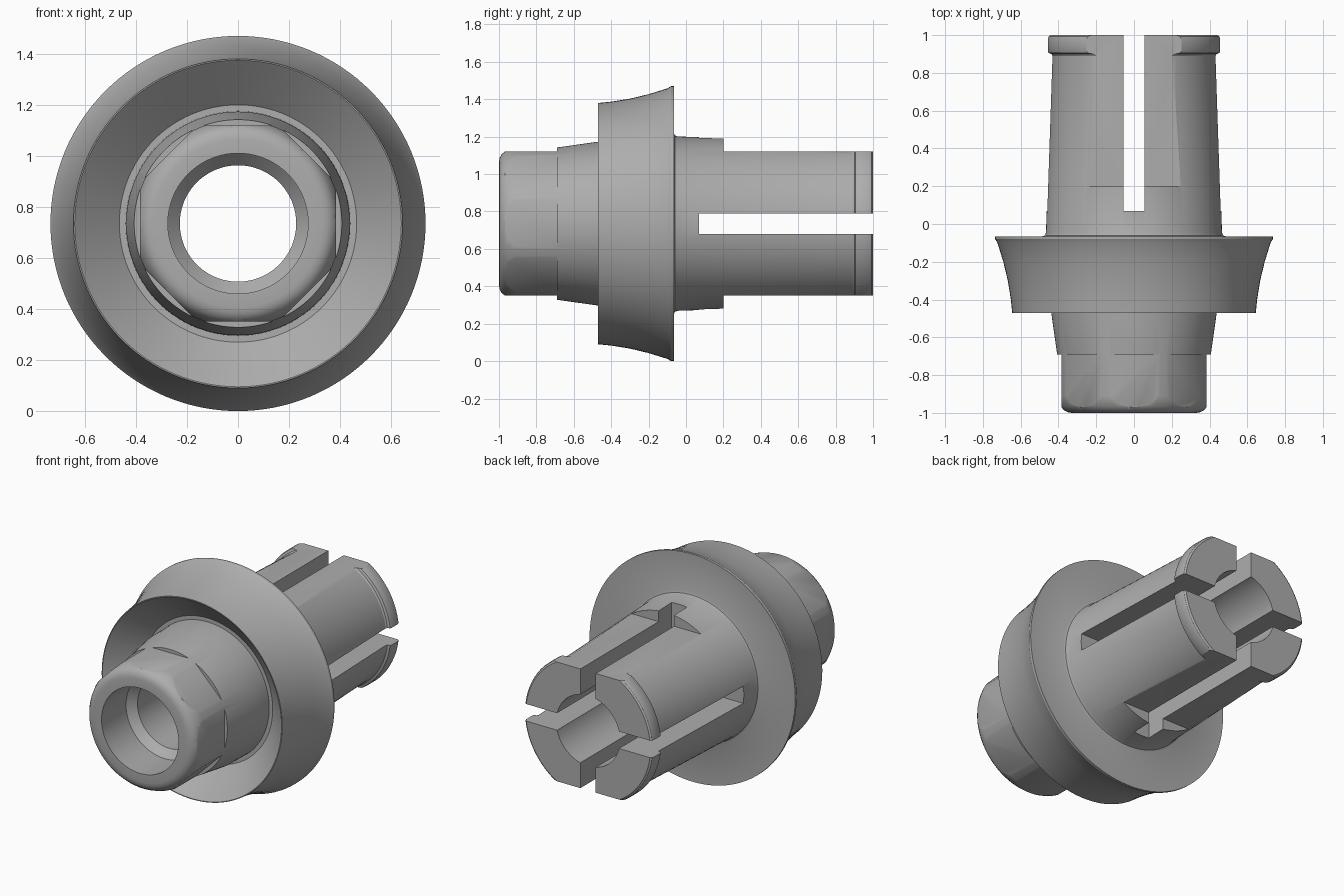
import bpy, bmesh, math
from mathutils import Matrix, Vector

cube = bpy.data.objects.get("Cube")
if cube:
    bpy.data.objects.remove(cube)

AXIS_Z = 0.735
FLAT = 0.385      # distance of every flat from the axis

steel = bpy.data.materials.new("grey_steel")
steel.use_nodes = True
steel.diffuse_color = (0.42, 0.42, 0.42, 1)
steel.node_tree.nodes["Principled BSDF"].inputs["Base Color"].default_value = steel.diffuse_color


def make_object(name, bm):
    bmesh.ops.recalc_face_normals(bm, faces=bm.faces)
    mesh = bpy.data.meshes.new(name)
    bm.to_mesh(mesh)
    bm.free()
    obj = bpy.data.objects.new(name, mesh)
    bpy.context.collection.objects.link(obj)
    return obj


def lathe(name, profile, steps=128):
    """Closed (radius, y) profile turned around the long axis."""
    bm = bmesh.new()
    rings = []
    for i in range(steps):
        a = 2 * math.pi * i / steps
        rings.append([bm.verts.new((r * math.cos(a), y, AXIS_Z + r * math.sin(a)))
                      for r, y in profile])
    n = len(profile)
    for i in range(steps):
        a, b = rings[i], rings[(i + 1) % steps]
        for j in range(n):
            k = (j + 1) % n
            bm.faces.new((a[j], a[k], b[k], b[j]))
    return make_object(name, bm)


def box_cutter(name, x, y, z, angle):
    """Box given by ranges in the axis frame, turned about the axis."""
    bm = bmesh.new()
    size = Vector((x[1] - x[0], y[1] - y[0], z[1] - z[0]))
    mid = Vector((sum(x), sum(y), sum(z))) / 2
    m = (Matrix.Translation((0, 0, AXIS_Z)) @ Matrix.Rotation(angle, 4, 'Y')
         @ Matrix.Translation(mid) @ Matrix.Diagonal(size.to_4d()))
    bmesh.ops.create_cube(bm, size=1, matrix=m)
    obj = make_object(name, bm)
    obj.hide_render = True
    return obj


# Whole turned body, from the nose around the outside and back through the bore
profile = [
    (0.275, -1), (0.33, -1), (0.352, -0.996), (0.372, -0.985), (0.386, -0.967),
    (0.398, -0.94), (0.405, -0.91), (0.407, -0.69),          # rounded nut
    (0.438, -0.47), (0.44, -0.31), (0.465, -0.31),           # cone and cup floor
    (0.64, -0.47), (0.645, -0.47),                           # cup wall and rim
    (0.652, -0.4), (0.668, -0.3), (0.692, -0.2), (0.723, -0.1),
    (0.735, -0.08), (0.735, -0.065),                         # flared flange
    (0.485, -0.065), (0.472, -0.06), (0.466, -0.045),        # fillet
    (0.435, 0.89), (0.441, 0.9), (0.456, 0.906), (0.46, 0.915),
    (0.46, 0.98), (0.455, 0.993), (0.445, 1),                # snap lip
    (0.228, 1), (0.228, -0.7), (0.275, -0.75),               # bore and seat
]
body = lathe("collet_body", profile)

# Eight nut flats, two prong flats, and the crossing pair of slots
cutters = [box_cutter("nut_flat_cutter", (-0.3, 0.3), (-1.1, -0.69), (FLAT, 0.6),
                      i * math.pi / 4) for i in range(8)]
cutters += [box_cutter("prong_flat_cutter", (-0.6, 0.6), (0.2, 1.1), (FLAT, 0.6),
                       i * math.pi) for i in range(2)]
cutters += [box_cutter("slot_cutter", (-0.055, 0.055), (0.07, 1.1), (-0.7, 0.7),
                       i * math.pi / 2) for i in range(2)]
for cutter in cutters:
    mod = body.modifiers.new(cutter.name, 'BOOLEAN')
    mod.operation = 'DIFFERENCE'
    mod.solver = 'EXACT'
    mod.object = cutter

# Bake the cuts and drop the cutters
bpy.context.view_layer.update()
cut_mesh = bpy.data.meshes.new_from_object(
    body.evaluated_get(bpy.context.evaluated_depsgraph_get()))
body.modifiers.clear()
body.data = cut_mesh
for cutter in cutters:
    bpy.data.objects.remove(cutter)

body.data.materials.clear()
body.data.materials.append(steel)
bpy.ops.object.select_all(action='DESELECT')
body.select_set(True)
bpy.context.view_layer.objects.active = body
bpy.ops.object.shade_smooth_by_angle(angle=math.radians(28))
